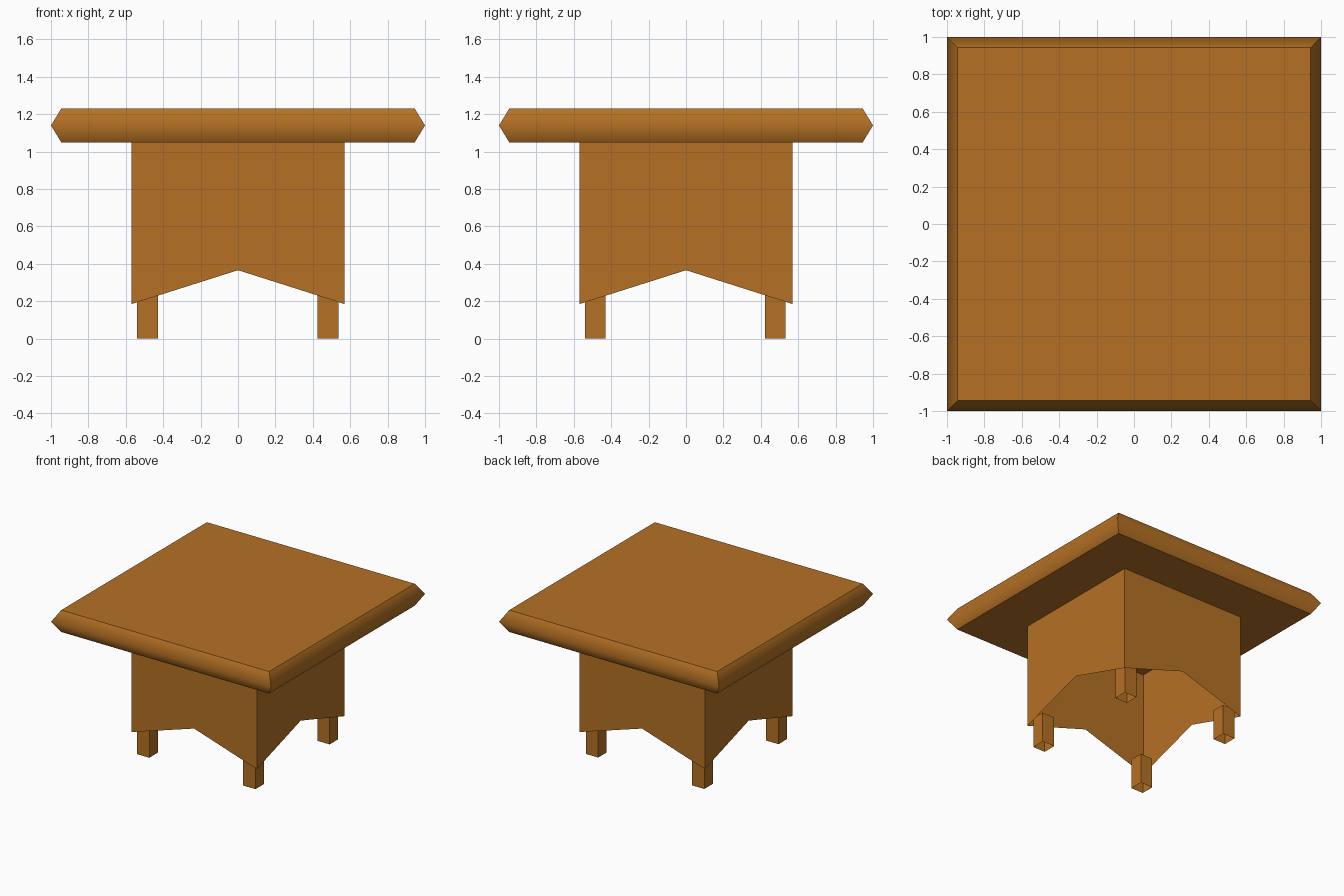
import bpy, bmesh

if "Cube" in bpy.data.objects:
    bpy.data.objects.remove(bpy.data.objects["Cube"])

wood = bpy.data.materials.new("warm wood")
wood.diffuse_color = (0.46, 0.165, 0.018, 1)
wood.use_nodes = True
wood.node_tree.nodes["Principled BSDF"].inputs["Base Color"].default_value = wood.diffuse_color


def square(bm, x0, x1, y0, y1, z):
    return [bm.verts.new(p) for p in
            ((x0, y0, z), (x1, y0, z), (x1, y1, z), (x0, y1, z))]


def bridge(bm, low, high):
    n = len(low)
    return [bm.faces.new((low[i], low[(i + 1) % n], high[(i + 1) % n], high[i]))
            for i in range(n)]


def finish(bm, name):
    mesh = bpy.data.meshes.new(name)
    bm.to_mesh(mesh)
    bm.free()
    mesh.materials.append(wood)
    obj = bpy.data.objects.new(name, mesh)
    bpy.context.collection.objects.link(obj)
    return obj


# Table top: slab with a pointed rim, shaded smoothly across the ridge only
bm = bmesh.new()
rings = [square(bm, -h, h, -h, h, z)
         for h, z in ((0.945, 1.05), (1.0, 1.14), (0.945, 1.23))]
rim = bridge(bm, rings[0], rings[1]) + bridge(bm, rings[1], rings[2])
bm.faces.new(rings[0][::-1])
bm.faces.new(rings[2])
for f in rim:
    f.smooth = True
for e in bm.edges:
    e.smooth = all(v in rings[1] for v in e.verts)
finish(bm, "table_top")

# Apron: four thin panels, each with a peaked lower edge
bm = bmesh.new()
A = 0.57
corners = [(-A, -A), (A, -A), (A, A), (-A, A)]
low = [bm.verts.new((x, y, 0.185)) for x, y in corners]
high = [bm.verts.new((x, y, 1.05)) for x, y in corners]
for i in range(4):
    j = (i + 1) % 4
    mid = (low[i].co + low[j].co) / 2
    peak = bm.verts.new((mid.x, mid.y, 0.366))
    bm.faces.new((low[i], peak, low[j], high[j], high[i]))
finish(bm, "apron")

# Legs: short open square tubes inside the apron corners
for side, x0, x1 in (("left", -0.54, -0.428), ("right", 0.425, 0.537)):
    for end, y0, y1 in (("front", -0.54, -0.43), ("back", 0.423, 0.533)):
        bm = bmesh.new()
        bridge(bm, square(bm, x0, x1, y0, y1, 0), square(bm, x0, x1, y0, y1, 0.25))
        finish(bm, f"{end}_{side}_leg")
